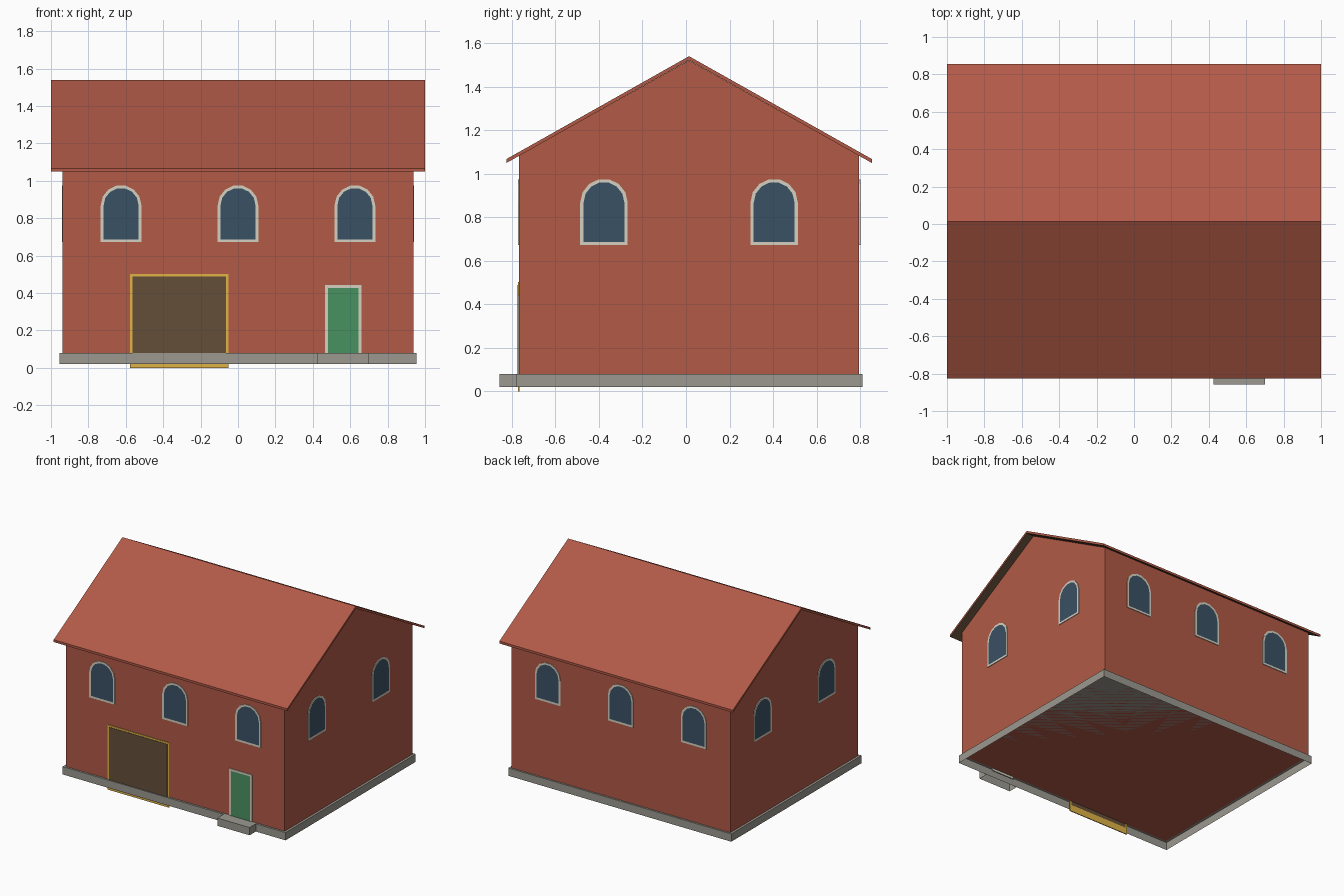
import bpy, bmesh, math
from mathutils import Vector

if "Cube" in bpy.data.objects:
    bpy.data.objects.remove(bpy.data.objects["Cube"])


def material(name, hex_code):
    m = bpy.data.materials.new(name)
    lin = []
    for i in (0, 2, 4):
        c = int(hex_code[i:i + 2], 16) / 255
        lin.append(c / 12.92 if c <= 0.04045 else ((c + 0.055) / 1.055) ** 2.4)
    m.diffuse_color = (*lin, 1)
    m.use_nodes = True
    m.node_tree.nodes["Principled BSDF"].inputs["Base Color"].default_value = m.diffuse_color
    return m


BRICK = material("brick_red", "B25A47")
STONE = material("stone_grey", "9B9990")
CREAM = material("cream_trim", "D5D1C1")
GLASS = material("window_blue", "3A5164")
GREEN = material("door_green", "499260")
GOLD = material("gold_trim", "DFB247")
BROWN = material("dark_brown", "644E38")


def finish(name, bm, *mats):
    bmesh.ops.recalc_face_normals(bm, faces=bm.faces)
    me = bpy.data.meshes.new(name)
    bm.to_mesh(me)
    bm.free()
    for m in mats:
        me.materials.append(m)
    ob = bpy.data.objects.new(name, me)
    bpy.context.collection.objects.link(ob)
    return ob


def prism(bm, pts, offset):
    """Extrude a closed outline; returns the far cap."""
    face = bm.faces.new([bm.verts.new(p) for p in pts])
    ext = bmesh.ops.extrude_face_region(bm, geom=[face], use_keep_orig=True)["geom"]
    verts = [g for g in ext if isinstance(g, bmesh.types.BMVert)]
    bmesh.ops.translate(bm, verts=verts, vec=offset)
    return [g for g in ext if isinstance(g, bmesh.types.BMFace)][0]


def open_box(name, x0, x1, y0, y1, z0, z1, mat):
    """Box without an underside."""
    bm = bmesh.new()
    prism(bm, [(x0, y0, z1), (x1, y0, z1), (x1, y1, z1), (x0, y1, z1)], (0, 0, z0 - z1))
    low = [f for f in bm.faces if all(abs(v.co.z - z0) < 1e-5 for v in f.verts)]
    bmesh.ops.recalc_face_normals(bm, faces=bm.faces)
    bmesh.ops.delete(bm, geom=low, context="FACES_ONLY")
    finish(name, bm, mat)


# House limits
X, Y0, Y1, YM = 0.937, -0.767, 0.796, 0.014
# wall name: (origin on the wall plane, horizontal direction, outward normal)
WALLS = {
    "front": (Vector((0, Y0, 0)), Vector((1, 0, 0)), Vector((0, -1, 0))),
    "back": (Vector((0, Y1, 0)), Vector((-1, 0, 0)), Vector((0, 1, 0))),
    "right": (Vector((X, YM, 0)), Vector((0, 1, 0)), Vector((1, 0, 0))),
    "left": (Vector((-X, YM, 0)), Vector((0, -1, 0)), Vector((-1, 0, 0))),
}


def plate(name, wall, outline, mats, out=0.005, border=0.0):
    """Thin plate on a wall; a border makes a rim around an inset face."""
    o, u, n = WALLS[wall]
    bm = bmesh.new()
    cap = prism(bm, [o + u * a + Vector((0, 0, z)) - n * 0.002 for a, z in outline],
                n * (out + 0.002))
    bmesh.ops.recalc_face_normals(bm, faces=bm.faces)
    if border:
        bmesh.ops.inset_region(bm, faces=[cap], thickness=border, use_even_offset=True)
        cap.material_index = 1
    finish(name, bm, *mats)


def rect(x0, x1, z0, z1):
    return [(x0, z0), (x1, z0), (x1, z1), (x0, z1)]


# Base and doorstep
open_box("base", -0.955, 0.955, -0.782, 0.81, 0.02, 0.08, STONE)
open_box("doorstep", 0.424, 0.70, -0.858, -0.782, 0.02, 0.08, STONE)

# Walls with gables
bm = bmesh.new()
prism(bm, [(-X, Y0, 0.08), (-X, Y1, 0.08), (-X, Y1, 1.083),
           (-X, YM, 1.521), (-X, Y0, 1.083)], (2 * X, 0, 0))
finish("walls", bm, BRICK)

# Thin roof with a dark underside
bm = bmesh.new()
E0, E1 = -0.826, 0.855
prism(bm, [(-1, E0, 1.049), (-1, YM, 1.522), (-1, E1, 1.049),
           (-1, E1, 1.067), (-1, YM, 1.54), (-1, E0, 1.067)], (2, 0, 0))
bmesh.ops.recalc_face_normals(bm, faces=bm.faces)
for f in bm.faces:
    f.material_index = 1 if f.normal.z < -0.3 else 0
finish("roof", bm, BRICK, BROWN)

# Arched windows
R, SPRING, SILL, SEG = 0.109, 0.868, 0.672, 7
for wall in WALLS:
    centres = (-0.625, 0, 0.625) if wall in ("front", "back") else (-0.391, 0.391)
    for i, c in enumerate(centres):
        arch = [(c + R * math.cos(math.pi * k / SEG), SPRING + R * math.sin(math.pi * k / SEG))
                for k in range(SEG + 1)]
        plate(f"{wall}_window_{i + 1}", wall, [(c - R, SILL), (c + R, SILL)] + arch,
              (CREAM, GLASS), border=0.015)

# Front door, its lower rim hidden inside the base
plate("front_door", "front", rect(0.465, 0.66, 0.063, 0.443), (CREAM, GREEN), border=0.016)

# Garage door and gold surround reaching the ground
plate("garage_frame", "front", rect(-0.577, -0.052, 0, 0.502), (GOLD,), out=0.005)
plate("garage_door", "front", rect(-0.564, -0.065, 0.05, 0.488), (BROWN,), out=0.008)
